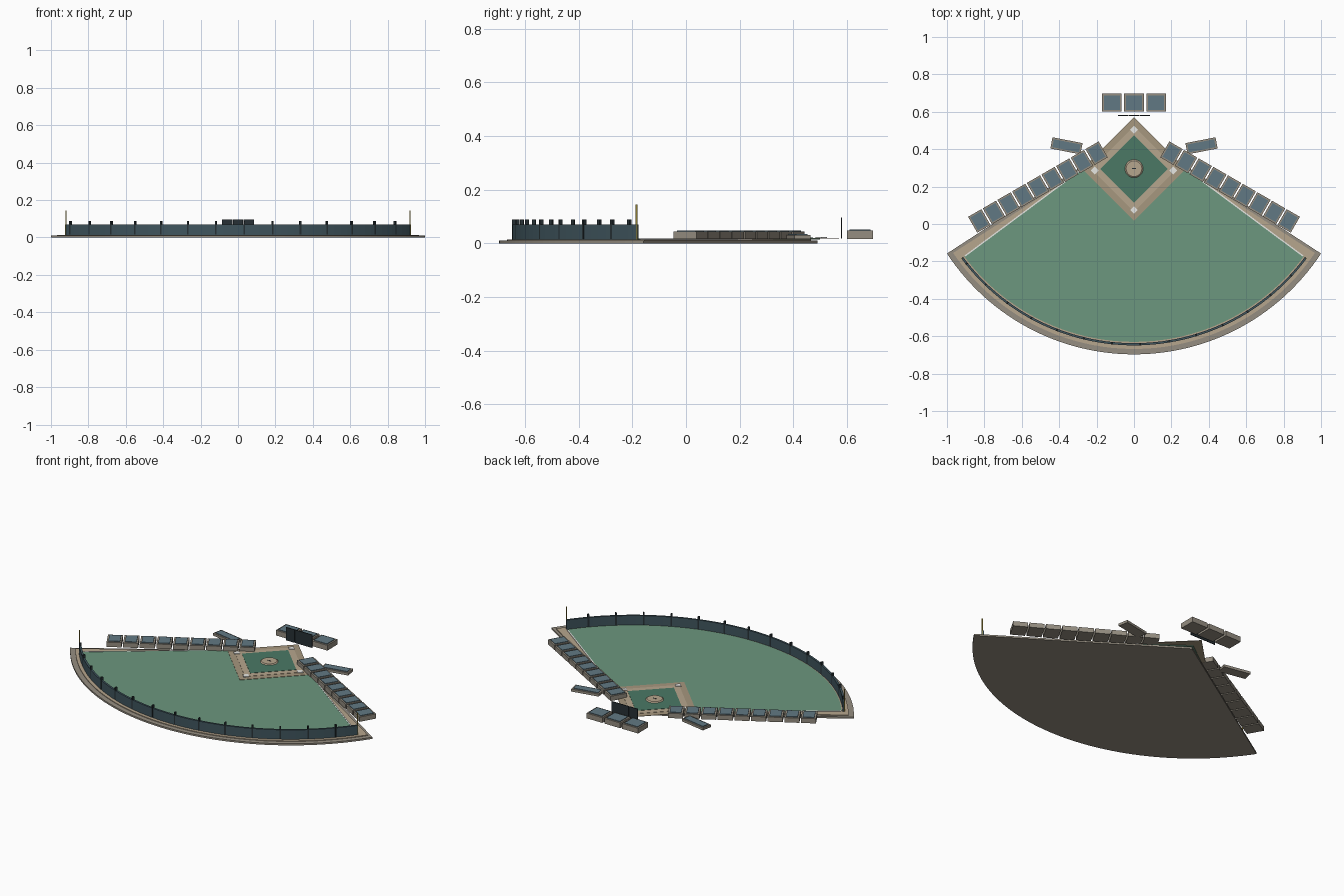
import bpy, bmesh
from math import sin, cos, radians, atan2, hypot

if "Cube" in bpy.data.objects:
    bpy.data.objects.remove(bpy.data.objects["Cube"])

CY = 0.50  # centre of all outfield arcs (near home plate)


def mat(name, r, g, b):
    m = bpy.data.materials.new(name)
    m.diffuse_color = (r, g, b, 1)
    m.use_nodes = True
    m.node_tree.nodes["Principled BSDF"].inputs["Base Color"].default_value = m.diffuse_color
    return m


STONE = mat("stone", .30, .27, .22)
DIRT = mat("dirt", .47, .38, .27)
CLAY = mat("clay", .38, .31, .21)
GRASS = mat("grass", .15, .31, .21)
INFIELD = mat("infield_green", .07, .19, .13)
BLUE = mat("seat_blue", .12, .19, .23)
WALL = mat("wall_blue", .05, .09, .11)
DARK = mat("dark", .02, .03, .035)
WHITE = mat("white", .8, .8, .77)
YELLOW = mat("pole_yellow", .5, .38, .06)


def finish(name, bm, m):
    bmesh.ops.recalc_face_normals(bm, faces=bm.faces)
    me = bpy.data.meshes.new(name)
    bm.to_mesh(me)
    bm.free()
    ob = bpy.data.objects.new(name, me)
    bpy.context.collection.objects.link(ob)
    me.materials.append(m)
    return ob


def prism(name, pts, z0, z1, m):
    """Extrude a flat outline from z0 to z1."""
    bm = bmesh.new()
    f = bm.faces.new([bm.verts.new((x, y, z0)) for x, y in pts])
    r = bmesh.ops.extrude_face_region(bm, geom=[f])
    for v in r["geom"]:
        if isinstance(v, bmesh.types.BMVert):
            v.co.z = z1
    return finish(name, bm, m)


def arc(r, half, n=56):
    a = [radians(-half + 2 * half * i / n) for i in range(n + 1)]
    return [(r * sin(t), CY - r * cos(t)) for t in a]


def box(name, x, y, z0, z1, w, d, m, rot=0):
    c, s = cos(radians(rot)), sin(radians(rot))
    pts = [(x + u * w / 2 * c - v * d / 2 * s, y + u * w / 2 * s + v * d / 2 * c)
           for u, v in ((-1, -1), (1, -1), (1, 1), (-1, 1))]
    return prism(name, pts, z0, z1, m)


def cyl(name, x, y, z0, z1, r1, r2, m, n=12):
    bm = bmesh.new()
    bmesh.ops.create_cone(bm, cap_ends=True, segments=n, radius1=r1, radius2=r2, depth=z1 - z0)
    bmesh.ops.translate(bm, verts=bm.verts, vec=(x, y, (z0 + z1) / 2))
    return finish(name, bm, m)


def stand(name, x, y, z1, w, d, rot=0):
    """Tan block with an inset blue seating slab on top."""
    box(name + "_base", x, y, .016, z1 - .004, w, d, STONE, rot)
    box(name + "_seats", x, y, z1 - .004, z1, w - .018, d - .018, BLUE, rot)


# Ground layers
prism("ground_base", arc(1.197, 56.66) + [(0, .49)], 0, .010, STONE)
prism("warning_track", arc(1.168, 55.9) + [(0, .466)], .010, .014, DIRT)
prism("outfield_grass", arc(1.130, 53.4) + [(0, .50)], .014, .017, GRASS)

# Outfield wall, cap posts
prism("outfield_wall", arc(1.149, 53.5) + arc(1.137, 53.5)[::-1], .014, .070, WALL)
for i in range(14):
    a = -51.5 + 7.6 * i
    t = radians(a)
    box("wall_post", 1.143 * sin(t), CY - 1.143 * cos(t), .016, .088, .009, .013, DARK, a)

# Infield diamond
def diamond(name, h, z0, z1, m):
    prism(name, [(0, .294 - h), (h, .294), (0, .294 + h), (-h, .294)], z0, z1, m)

diamond("infield_clay", .277, .017, .019, CLAY)
diamond("base_paths", .228, .019, .0205, DIRT)
diamond("infield_grass", .180, .0205, .022, INFIELD)
cyl("pitching_mound", 0, .296, .021, .027, .05, .042, DIRT, 32)
box("pitching_rubber", 0, .296, .027, .0285, .022, .005, DARK)
for x, y in ((0, .505), (0, .075), (.21, .287), (-.21, .287)):
    box("base_plate", x, y, .019, .0235, .03, .03, WHITE, 45)

for s in (-1, 1):
    # Chalk foul lines and foul poles
    x0, y0, x1, y1 = s * .24, .322, s * .905, -.172
    box("foul_line", (x0 + x1) / 2, (y0 + y1) / 2, .015, .018, hypot(x1 - x0, y1 - y0), .007,
        WHITE, atan2(y1 - y0, x1 - x0) * 57.29578)
    cyl("foul_pole", s * .920, -.184, .012, .145, .0035, .0035, YELLOW)
    # Side stands along the foul lines
    for i in range(9):
        k = (i - 4) * .0905
        stand("side_stand", s * (.5135 + k * cos(radians(30))), .1975 - k * .5,
              .048, .082, .098, -s * 30)
    # Dugouts
    stand("dugout", s * .361, .418, .035, .164, .061, s * 11)

# Stands and screen behind home plate
for i in (-1, 0, 1):
    stand("home_stand", i * .118, .649, .051, .105, .096)
    box("backstop_panel", i * .058, .580, .018, .096, .055, .005, DARK)
